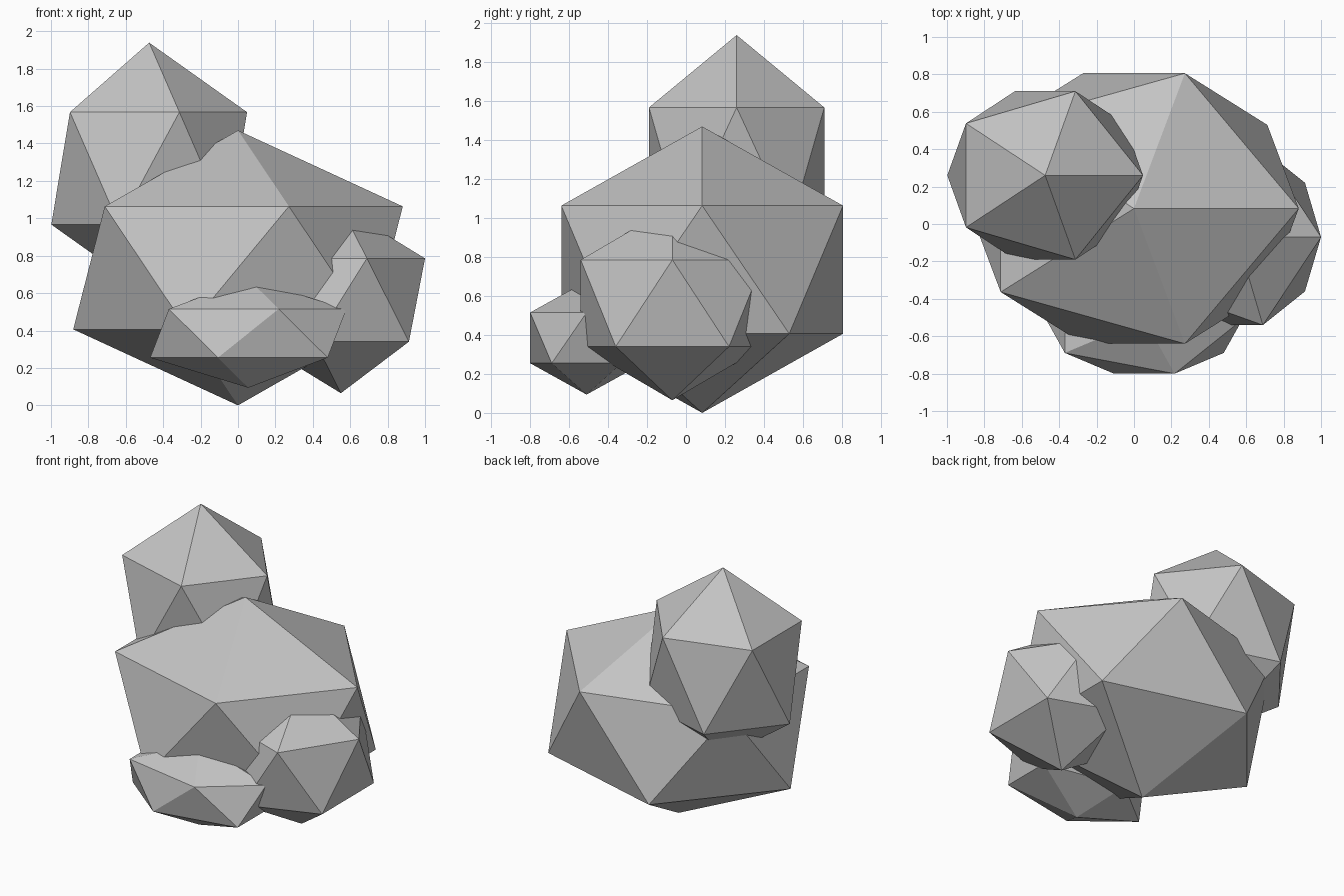
import bpy
import bmesh
from mathutils import Matrix, Vector

cube = bpy.data.objects.get("Cube")
if cube:
    bpy.data.objects.remove(cube, do_unlink=True)

# Plain stone grey
stone = bpy.data.materials.new("stone grey")
stone.use_nodes = True
grey = (0.55, 0.55, 0.55, 1.0)
stone.diffuse_color = grey
bsdf = next(n for n in stone.node_tree.nodes if n.type == "BSDF_PRINCIPLED")
bsdf.inputs["Base Color"].default_value = grey
bsdf.inputs["Roughness"].default_value = 0.9


def boulder(name, centre, radii):
    """Stretched twenty-sided rock with flat faces."""
    bm = bmesh.new()
    shape = Matrix.LocRotScale(None, None, Vector(radii))
    bmesh.ops.create_icosphere(bm, subdivisions=1, radius=1, matrix=shape)
    mesh = bpy.data.meshes.new(name)
    bm.to_mesh(mesh)
    bm.free()
    mesh.materials.append(stone)
    obj = bpy.data.objects.new(name, mesh)
    obj.location = centre
    bpy.context.collection.objects.link(obj)


# Rock pile: one large boulder with three smaller ones sunk into it
boulder("main_boulder", (0, 0.083, 0.735), (0.985, 0.85, 0.735))
boulder("upper_boulder", (-0.475, 0.26, 1.267), (0.585, 0.529, 0.672))
boulder("side_boulder", (0.55, -0.07, 0.563), (0.503, 0.553, 0.498))
boulder("front_boulder", (0.055, -0.51, 0.385), (0.587, 0.341, 0.291))
